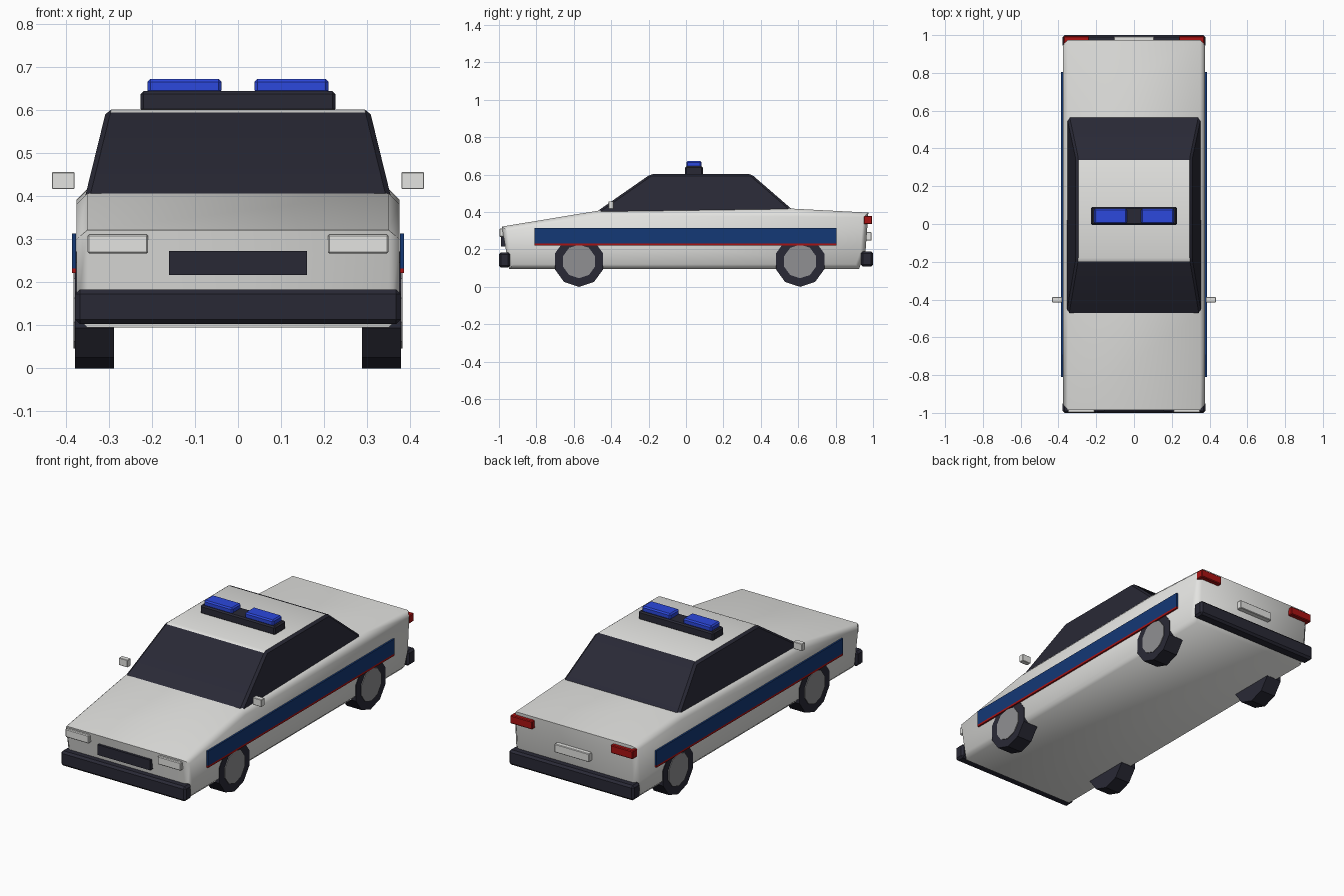
import bpy, bmesh, math

if "Cube" in bpy.data.objects:
    bpy.data.objects.remove(bpy.data.objects["Cube"])


def material(name, r, g, b):
    m = bpy.data.materials.new(name)
    m.diffuse_color = (r, g, b, 1)
    m.use_nodes = True
    m.node_tree.nodes["Principled BSDF"].inputs["Base Color"].default_value = m.diffuse_color
    return m


WHITE = material("body white", 0.77, 0.77, 0.75)
DARK = material("dark trim and glass", 0.022, 0.022, 0.036)
HUB = material("wheel grey", 0.28, 0.28, 0.29)
BLUE = material("stripe blue", 0.007, 0.04, 0.18)
RED = material("red", 0.40, 0.006, 0.006)
BEACON = material("beacon blue", 0.025, 0.065, 0.72)


def finish(name, bm, mats, bevel=0.0, smooth=30):
    """Bevel the mesh edges, recalculate normals and link the object."""
    if bevel:
        bmesh.ops.bevel(bm, geom=[e for e in bm.edges if e.calc_face_angle(0) > 0.5],
                        offset=bevel, segments=1, affect='EDGES')
    bmesh.ops.recalc_face_normals(bm, faces=bm.faces)
    me = bpy.data.meshes.new(name)
    bm.to_mesh(me)
    bm.free()
    ob = bpy.data.objects.new(name, me)
    bpy.context.collection.objects.link(ob)
    for m in mats:
        me.materials.append(m)
    bpy.ops.object.select_all(action='DESELECT')
    ob.select_set(True)
    bpy.context.view_layer.objects.active = ob
    bpy.ops.object.shade_smooth_by_angle(angle=math.radians(smooth))
    return ob


def box(name, x, y, z, mat, bevel=0.0):
    bm = bmesh.new()
    bmesh.ops.create_cube(bm, size=1)
    for v in bm.verts:
        v.co = [(a + b) / 2 + c * (b - a) for c, (a, b) in zip(v.co, (x, y, z))]
    return finish(name, bm, [mat], bevel)


def pair(name, x, y, z, mat, bevel=0.0):
    """Two mirrored boxes, one on each side."""
    box(name + "_right", x, y, z, mat, bevel)
    box(name + "_left", (-x[1], -x[0]), y, z, mat, bevel)


def disc(name, x0, x1, y, z, r, mat):
    """Ten-sided wheel disc with its axis along x, one vertex at the bottom."""
    bm = bmesh.new()
    ring = []
    for i in range(10):
        a = math.tau * i / 10
        ring.append(bm.verts.new((x0, y + r * math.sin(a), z - r * math.cos(a))))
    face = bm.faces.new(ring)
    ext = bmesh.ops.extrude_face_region(bm, geom=[face])["geom"]
    for v in ext:
        if isinstance(v, bmesh.types.BMVert):
            v.co.x = x1
    finish(name, bm, [mat])


# Body: side profile extruded across the width, chamfered all round
profile = [(-0.945, 0.095), (-0.985, 0.322), (-0.47, 0.407), (0.57, 0.418),
           (0.975, 0.397), (0.96, 0.19), (0.925, 0.095)]
bm = bmesh.new()
face = bm.faces.new([bm.verts.new((-0.376, y, z)) for y, z in profile])
for g in bmesh.ops.extrude_face_region(bm, geom=[face])["geom"]:
    if isinstance(g, bmesh.types.BMVert):
        g.co.x = 0.376
finish("body", bm, [WHITE], bevel=0.026, smooth=50)

# Cabin: tapered glasshouse, upward face painted as the roof
bm = bmesh.new()
bmesh.ops.create_cube(bm, size=2)
for v in bm.verts:
    top = v.co.z > 0
    hw, y0, y1, z = (0.306, -0.19, 0.35, 0.602) if top else (0.358, -0.495, 0.595, 0.39)
    v.co = (hw * v.co.x, y0 if v.co.y < 0 else y1, z)
roof_edges = [e for e in bm.edges if all(v.co.z > 0.5 for v in e.verts)]
side_edges = [e for e in bm.edges if abs(e.verts[0].co.z - e.verts[1].co.z) > 0.1]
bmesh.ops.bevel(bm, geom=roof_edges + side_edges, offset=0.011, segments=1, affect='EDGES')
bmesh.ops.recalc_face_normals(bm, faces=bm.faces)
for f in bm.faces:
    f.material_index = 1 if f.normal.z > 0.95 else 0
finish("cabin", bm, [DARK, WHITE])

# Roof light bar
box("light_bar_base", (-0.227, 0.227), (-0.005, 0.09), (0.597, 0.645), DARK, 0.007)
pair("beacon", (0.038, 0.211), (0.002, 0.082), (0.64, 0.673), BEACON, 0.007)

# Bumpers
box("front_bumper", (-0.379, 0.379), (-1.0, -0.94), (0.103, 0.184), DARK, 0.011)
box("rear_bumper", (-0.379, 0.379), (0.935, 1.0), (0.108, 0.19), DARK, 0.011)

# Front and rear fittings
pair("headlight", (0.209, 0.35), (-0.998, -0.95), (0.267, 0.312), WHITE, 0.004)
box("grille", (-0.16, 0.16), (-0.99, -0.95), (0.217, 0.273), DARK)
pair("tail_light", (0.238, 0.372), (0.95, 0.995), (0.335, 0.38), RED, 0.004)
box("rear_plate", (-0.105, 0.105), (0.95, 0.992), (0.247, 0.293), WHITE, 0.003)

# Side mirrors
pair("mirror", (0.38, 0.433), (-0.415, -0.387), (0.417, 0.457), WHITE, 0.002)

# Side stripes
pair("blue_stripe", (0.377, 0.386), (-0.81, 0.805), (0.233, 0.314), BLUE)
pair("red_stripe", (0.377, 0.386), (-0.81, 0.805), (0.222, 0.233), RED)

# Wheels
for label, y in (("front", -0.572), ("rear", 0.61)):
    for side, s in (("right", 1), ("left", -1)):
        disc(f"{label}_tyre_{side}", s * 0.288, s * 0.379, y, 0.136, 0.136, DARK)
        disc(f"{label}_hub_{side}", s * 0.37, s * 0.383, y, 0.136, 0.09, HUB)
